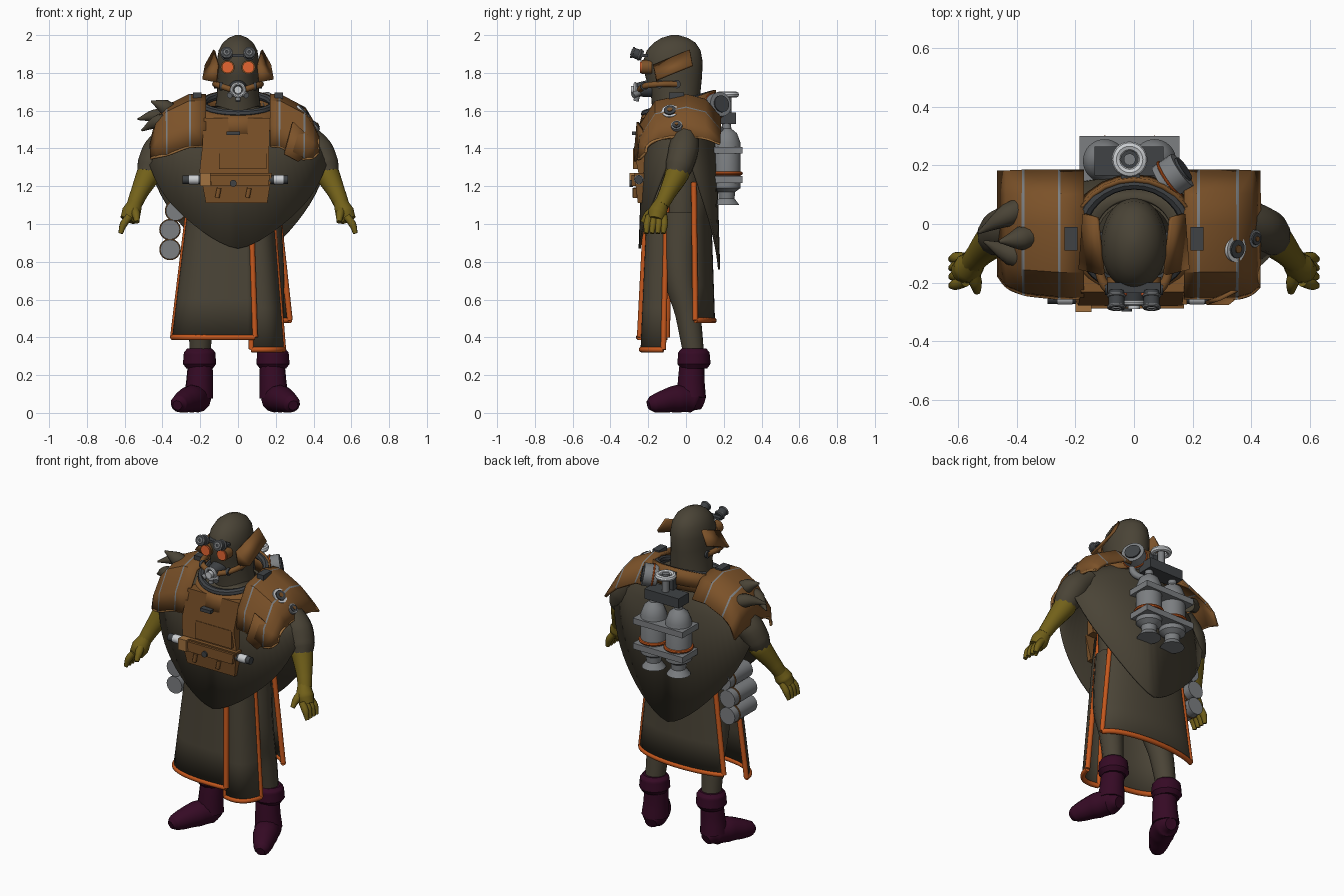
import bpy
import math
from mathutils import Vector

default_cube = bpy.data.objects.get("Cube")
if default_cube:
    bpy.data.objects.remove(default_cube)


def material(name, red, green, blue):
    mat = bpy.data.materials.new(name)
    mat.use_nodes = True
    color = (red, green, blue, 1)
    mat.diffuse_color = color
    mat.node_tree.nodes["Principled BSDF"].inputs["Base Color"].default_value = color
    return mat


cloth = material("olive cloth", .068, .057, .037)
leather = material("brown leather", .2, .084, .022)
tan = material("tan edging", .36, .17, .05)
glove = material("mustard glove", .17, .12, .01)
boot = material("purple boot", .036, .003, .018)
trim = material("orange trim", .55, .095, .012)
lens = material("glowing lens", .9, .15, .035)
steel = material("grey steel", .2, .21, .22)
iron = material("dark iron", .05, .055, .06)
pale = material("pale metal", .6, .62, .64)


def mesh(name, verts, faces, mats, thickness=0):
    data = bpy.data.meshes.new(name)
    data.from_pydata([tuple(v) for v in verts], [], faces)
    obj = bpy.data.objects.new(name, data)
    bpy.context.collection.objects.link(obj)
    for mat in mats:
        data.materials.append(mat)
    if thickness:
        mod = obj.modifiers.new("thickness", "SOLIDIFY")
        mod.thickness = thickness
        mod.offset = 0
    return obj


def grid(name, rows, mats, closed=False, thickness=0, caps=False):
    """Skin a list of equally long point rows."""
    count = len(rows[0])
    span = count if closed else count - 1
    faces = [(r * count + c, r * count + (c + 1) % count,
              (r + 1) * count + (c + 1) % count, (r + 1) * count + c)
             for r in range(len(rows) - 1) for c in range(span)]
    if caps:
        faces += [tuple(reversed(range(count))),
                  tuple(range((len(rows) - 1) * count, len(rows) * count))]
    return mesh(name, [p for row in rows for p in row], faces, mats, thickness)


def loft(name, rings, mat, thickness=0, slope=0):
    """Rings are height, centre y, x radius, y radius; slope raises the back."""
    turn = [math.tau * i / 32 for i in range(32)]
    rows = [[(rx * math.cos(a), cy + ry * math.sin(a), z + slope * ry * math.sin(a)) for a in turn]
            for z, cy, rx, ry in rings]
    return grid(name, rows, [mat], True, thickness, not thickness)


def tube(name, points, radii, mat):
    curve = bpy.data.curves.new(name, "CURVE")
    curve.dimensions = "3D"
    curve.bevel_depth = 1
    curve.bevel_resolution = 4
    curve.resolution_u = 6
    curve.use_fill_caps = True
    spline = curve.splines.new("BEZIER")
    spline.bezier_points.add(len(points) - 1)
    for i, (bp, p) in enumerate(zip(spline.bezier_points, points)):
        bp.co = p
        bp.radius = radii[i] if isinstance(radii, list) else radii
        bp.handle_left_type = bp.handle_right_type = "AUTO"
    obj = bpy.data.objects.new(name, curve)
    bpy.context.collection.objects.link(obj)
    curve.materials.append(mat)
    bpy.ops.object.select_all(action="DESELECT")
    obj.select_set(True)
    bpy.context.view_layer.objects.active = obj
    bpy.ops.object.convert(target="MESH")


def finish(name, mat):
    obj = bpy.context.object
    obj.name = name
    obj.data.materials.append(mat)
    return obj


def rod(name, start, end, radius, mat, tip=None):
    a, b = Vector(start), Vector(end)
    bpy.ops.mesh.primitive_cone_add(vertices=24, radius1=radius, depth=(b - a).length,
                                    radius2=radius if tip is None else tip, location=(a + b) / 2)
    finish(name, mat).rotation_euler = (b - a).to_track_quat("Z", "Y").to_euler()


def box(name, low, high, mat):
    bpy.ops.mesh.primitive_cube_add(size=1, location=[(a + b) / 2 for a, b in zip(low, high)])
    finish(name, mat).scale = [b - a for a, b in zip(low, high)]


def ring(name, loc, major, minor, mat, rotation=(0, 0, 0)):
    bpy.ops.mesh.primitive_torus_add(major_radius=major, minor_radius=minor, major_segments=32,
                                     minor_segments=8, location=loc, rotation=rotation)
    finish(name, mat)


# Poncho with rounded front and back points and raised arm openings
rows = []
for rx, ry, z in ((.13, .12, 1.62), (.24, .145, 1.59), (.33, .165, 1.53), (.41, .19, 1.45), (.49, .21, None)):
    row = []
    for i in range(64):
        c, s = math.cos(math.tau * i / 64), math.sin(math.tau * i / 64)
        tip = .76 if s > 0 else .87
        hem = tip + (1.25 - tip) * abs(c) ** 1.5 + .15 * abs(c) ** 10
        row.append((rx * c, -.035 + ry * s, hem if z is None else z))
    rows.append(row)
grid("poncho", rows, [cloth], True, .012)
loft("torso", [(.95, -.03, .2, .13), (1.3, -.03, .22, .13), (1.58, -.03, .14, .11)], cloth)


# Robe panels with piped edges
def robe_panel(name, hem, bottom):
    """Hem is a cubic curve through four control points."""
    line = []
    for i in range(17):
        t = i / 16
        w = ((1 - t) ** 3, 3 * t * (1 - t) ** 2, 3 * t * t * (1 - t), t ** 3)
        line.append([sum(k * p[a] for k, p in zip(w, hem)) for a in (0, 1)])
    rows = [[(x * (.71 + .29 * f), y * (.83 + .17 * f), 1.22 + (bottom - 1.22) * f)
             for x, y in line] for f in (0, .25, .5, .75, 1)]
    grid(name, rows, [cloth], thickness=.012)
    tube(name + "_hem", rows[-1], .015, trim)
    for side, end in (("a", 0), ("b", -1)):
        tube(name + "_edge_" + side, [row[end] for row in rows], .015, trim)


robe_panel("front_robe", [(.09, -.245), (-.1, -.26), (-.33, -.25), (-.345, -.1)], .4)
robe_panel("side_robe", [(.072, -.225), (.15, -.25), (.22, -.23), (.24, -.12)], .335)
robe_panel("back_robe", [(.275, .05), (.2, .17), (-.2, .17), (-.33, .1)], .49)

# Limbs, mirrored, with the right leg set slightly wider
for side, m, f in (("left", 1, 1), ("right", -1, -1.1)):
    tube(side + "_leg", [(.185 * f, .045, .28), (.175 * f, .01, .52), (.16 * f, -.03, .72),
                         (.12 * f, -.03, 1.05)], [.055, .068, .088, .11], cloth)
    tube(side + "_boot_shaft", [(.18 * f, .035, .3), (.185 * f, .028, .17), (.19 * f, .028, .08)],
         [.064, .071, .078], boot)
    tube(side + "_boot_foot", [(.18 * f, .088, .05), (.19 * f, .04, .07), (.225 * f, -.05, .074),
                               (.265 * f, -.13, .058), (.285 * f, -.175, .047), (.292 * f, -.198, .04)],
         [.035, .07, .073, .058, .046, .026], boot)
    tube(side + "_boot_cuff", [(.185 * f, .042, .34), (.185 * f, .042, .32), (.185 * f, .042, .26),
                               (.185 * f, .042, .235)], [.066, .083, .088, .07], boot)
    tube(side + "_sleeve", [(.34 * m, 0, 1.48), (.425 * m, -.015, 1.385), (.46 * m, -.035, 1.31),
                            (.475 * m, -.05, 1.265)], [.07, .082, .076, .062], cloth)
    tube(side + "_glove", [(.45 * m, -.03, 1.31), (.47 * m, -.045, 1.27), (.525 * m, -.1, 1.16),
                           (.55 * m, -.13, 1.1)], [.055, .066, .046, .04], glove)
    tube(side + "_palm", [(.54 * m, -.125, 1.12), (.565 * m, -.15, 1.06), (.585 * m, -.16, 1.02)],
         [.036, .052, .042], glove)
    for i in range(4):
        y = -.115 - .03 * i
        tube(f"{side}_finger_{i}", [(.575 * m, -.02 + y * .85, 1.04), (.605 * m, y, 1),
                                    (.622 * m, y - .005, .95)], [.02, .02, .012], glove)
    tube(side + "_thumb", [(.55 * m, -.16, 1.08), (.54 * m, -.2, 1.05), (.535 * m, -.23, 1.01)],
         [.024, .022, .013], glove)

# Hooded head
loft("hood", [(1.56, -.05, .13, .125), (1.68, -.055, .112, .13), (1.78, -.065, .108, .15),
              (1.86, -.07, .113, .158), (1.92, -.065, .102, .142), (1.96, -.06, .08, .11),
              (1.985, -.06, .05, .07), (2, -.06, .014, .02)], cloth)
for side, m in (("left", 1), ("right", -1)):
    ear = [(.105, -.17, 1.84), (.125, .02, 1.92), (.17, .035, 1.84), (.185, -.15, 1.765), (.11, -.15, 1.75)]
    mesh(side + "_ear_flap", [(x * m, y, z) for x, y, z in ear], [(0, 1, 2, 3), (0, 3, 4)], [leather], .014)
    rod(side + "_eye_cup", (.055 * m, -.18, 1.83), (.055 * m, -.235, 1.83), .037, leather)
    rod(side + "_eye_lens", (.055 * m, -.2, 1.83), (.055 * m, -.243, 1.83), .031, lens)
    # Raised magnifiers
    rod(side + "_magnifier", (.06 * m, -.23, 1.89), (.06 * m, -.288, 1.91), .027, iron)
    for rim, y, z in (("front", -.283, 1.908), ("rear", -.245, 1.896)):
        ring(f"{side}_magnifier_{rim}_rim", (.06 * m, y, z), .026, .006, steel, (1.25, 0, 0))
    ring(side + "_magnifier_inset", (.06 * m, -.288, 1.91), .013, .004, pale, (1.25, 0, 0))
    # Breathing hose and mask valve
    hose = [Vector(p) for p in ((.03 * m, -.245, 1.71), (.09 * m, -.22, 1.73),
                                (.12 * m, -.14, 1.74), (.11 * m, -.05, 1.74))]
    tube(side + "_hose", hose, .016, leather)
    for i, p in enumerate(hose):
        rod(f"{side}_hose_joint_{i}", p - Vector((.008, 0, 0)), p + Vector((.008, 0, 0)), .022, iron)
    rod(side + "_mask_valve", (.02 * m, -.24, 1.7), (.045 * m, -.28, 1.68), .016, steel)
    box(side + "_collar_clip", (.215 * m - .022, -.09, 1.61), (.215 * m + .022, -.01, 1.695), iron)
box("magnifier_bar", (-.09, -.235, 1.885), (.09, -.2, 1.9), iron)
rod("mask", (0, -.17, 1.72), (0, -.265, 1.71), .05, iron, .035)
rod("mask_filter", (0, -.25, 1.71), (0, -.29, 1.71), .02, pale)
ring("mask_ring", (0, -.268, 1.71), .033, .009, pale, (math.pi / 2, 0, 0))
rod("mask_drain", (0, -.255, 1.69), (0, -.265, 1.65), .014, steel)

# Collar, lower at the front
loft("collar", [(1.53, -.05, .235, .2), (1.585, -.045, .215, .19), (1.625, -.04, .195, .185)],
     leather, .02, .28)
ring("collar_seal", (0, -.04, 1.635), .185, .021, iron, (.28, 0, 0))
rows = [[(.2 * math.cos(a) * k, -.03 + .18 * math.sin(a) * k, z + .07 * math.sin(a)) for a in
         [math.pi * i / 12 for i in range(13)]] for k, z in ((1.07, 1.55), (1, 1.64))]
grid("collar_back", rows, [leather], thickness=.015)


# Shoulder pads with inset metal strips and edging
def pad(name, m, stations):
    """Stations are x, crest height, drop factor, front reach."""
    section = ((-.25, -.27), (-.24, -.16), (-.16, -.035), (0, 0), (.1, -.025), (.18, -.12))
    rows = [[(x * m, y * (reach if y < 0 else 1), top + drop * k) for y, drop in section]
            for x, top, k, reach in stations]
    obj = grid(name, rows, [leather, steel], thickness=.016)
    for face in obj.data.polygons:
        face.material_index = int(face.index // 5 in (1, 3))
    tube(name + "_front_edging", [row[0] for row in rows], .008, tan)
    tube(name + "_outer_edging", rows[-1], .007, tan)


pad("right_shoulder_pad", -1, [(.17, 1.68, .98, 1), (.25, 1.68, 1, 1), (.258, 1.68, 1, 1),
                               (.37, 1.625, .95, .95), (.378, 1.62, .94, .94), (.43, 1.55, .72, .85),
                               (.46, 1.43, .3, .7)])
pad("left_shoulder_pad", 1, [(.17, 1.68, .98, 1), (.215, 1.68, 1, 1), (.223, 1.68, 1, 1),
                             (.345, 1.615, 1, 1), (.353, 1.61, .98, 1), (.395, 1.54, .7, .95),
                             (.425, 1.46, .3, .85)])
mesh("left_pad_guard", [(.245, -.27, 1.37), (.29, -.255, 1.54), (.42, -.19, 1.42), (.32, -.27, 1.33)],
     [(0, 1, 2, 3)], [leather], .014)
for i, spike in enumerate((((-.34, .07, 1.53), (-.43, .03, 1.57), (-.53, -.03, 1.555)),
                           ((-.32, -.03, 1.58), (-.39, -.05, 1.62), (-.46, -.06, 1.65)),
                           ((-.33, -.13, 1.53), (-.42, -.1, 1.54), (-.51, -.06, 1.495)))):
    tube(f"shoulder_spike_{i}", spike, [.04, .04, .005], cloth)

# Gauges on the left pad
for name, start, end, r in (("large_gauge", (.31, -.08, 1.56), (.35, -.085, 1.6), .045),
                            ("small_gauge", (.375, -.045, 1.49), (.415, -.05, 1.525), .03)):
    a, b = Vector(start), Vector(end)
    rod(name, a, b, r, pale if name == "large_gauge" else steel)
    rod(name + "_face", b, b + (b - a) * .12, r * .7, iron)
    rod(name + "_hub", b, b + (b - a) * .2, r * .3, leather)


# Chest plate and tool pouch
def slab(name, outline, back, front, mat):
    """Outline points are x, z and a forward shift."""
    grid(name, [[(x, y + s, z) for x, z, s in outline] for y in (back, front)], [mat], True, caps=True)


slab("chest_plate", [(-.18, 1.56, .03), (-.19, 1.4, -.015), (-.205, 1.27, .01), (.165, 1.27, .01),
                     (.165, 1.4, -.015), (.17, 1.56, .03)], -.17, -.262, leather)
slab("chest_flap", [(-.1, 1.4, 0), (-.1, 1.29, 0), (.15, 1.29, 0), (.15, 1.4, 0)], -.24, -.28, leather)
slab("tool_pouch", [(-.2, 1.27, -.01), (-.17, 1.11, .01), (.155, 1.11, .01), (.18, 1.27, -.01)],
     -.2, -.265, leather)
slab("pouch_flap", [(-.15, 1.26, 0), (-.14, 1.2, 0), (.16, 1.2, 0), (.17, 1.26, 0)], -.26, -.288, leather)
box("pouch_block", (-.2, -.3, 1.2), (-.145, -.26, 1.27), tan)
rod("tool_rod", (-.295, -.25, 1.235), (.265, -.25, 1.235), .022, iron)
for side, x in (("left", .19), ("right", -.26)):
    rod(side + "_rod_collar", (x, -.25, 1.235), (x + .05, -.25, 1.235), .025, pale)
rod("pouch_button", (-.025, -.28, 1.215), (-.025, -.298, 1.215), .018, iron)
box("chest_badge", (-.06, -.285, 1.47), (.01, -.22, 1.49), iron)
for x in (-.1, .06):
    rod("pouch_toggle", (x, -.27, 1.19), (x - .01, -.27, 1.14), .012, leather)

# Back tanks
for side, x in (("left", .07), ("right", -.1)):
    loft(side + "_tank", [(1.1, .215, .068, .068), (1.135, .215, .042, .042), (1.17, .215, .045, .045),
                          (1.19, .215, .074, .074), (1.43, .215, .074, .074), (1.48, .215, .055, .055),
                          (1.505, .215, .025, .025), (1.55, .215, .022, .022)], steel).location.x = x
    ring(side + "_tank_band", (x, .215, 1.268), .076, .01, trim)
for name, z in (("upper", 1.39), ("lower", 1.235)):
    box(name + "_tank_bracket", (-.185, .14, z - .018), (.155, .3, z + .018), steel)
box("tank_manifold", (-.135, .165, 1.53), (.1, .265, 1.59), iron)
rod("valve_stem", (-.015, .22, 1.59), (-.015, .22, 1.7), .02, steel)
ring("valve_wheel", (-.015, .22, 1.685), .045, .016, pale)
box("valve_mount", (-.045, .12, 1.56), (.02, .19, 1.69), iron)
rod("back_gauge", (.1, .14, 1.62), (.165, .185, 1.635), .066, steel)
rod("back_gauge_face", (.16, .182, 1.634), (.172, .19, 1.637), .045, iron)
ring("back_gauge_band", (.12, .154, 1.625), .067, .005, trim, (0, 1.4, .6))
tube("gauge_pipe", [(.12, .14, 1.6), (.13, .15, 1.53), (.07, .19, 1.49)], .02, steel)

# Hip canisters
for i, (x, z) in enumerate(((-.33, 1.07), (-.36, .97), (-.36, .865))):
    rod(f"hip_canister_{i}", (x, .11, z), (x, -.11, z), .052, steel)
    ring(f"hip_canister_band_{i}", (x, .06, z), .052, .005, leather, (math.pi / 2, 0, 0))

# Smooth rounded forms while keeping hard edges
for obj in bpy.context.scene.objects:
    obj.select_set(obj.type == "MESH")
bpy.context.view_layer.objects.active = bpy.data.objects["poncho"]
bpy.ops.object.shade_smooth_by_angle(angle=math.radians(35))
